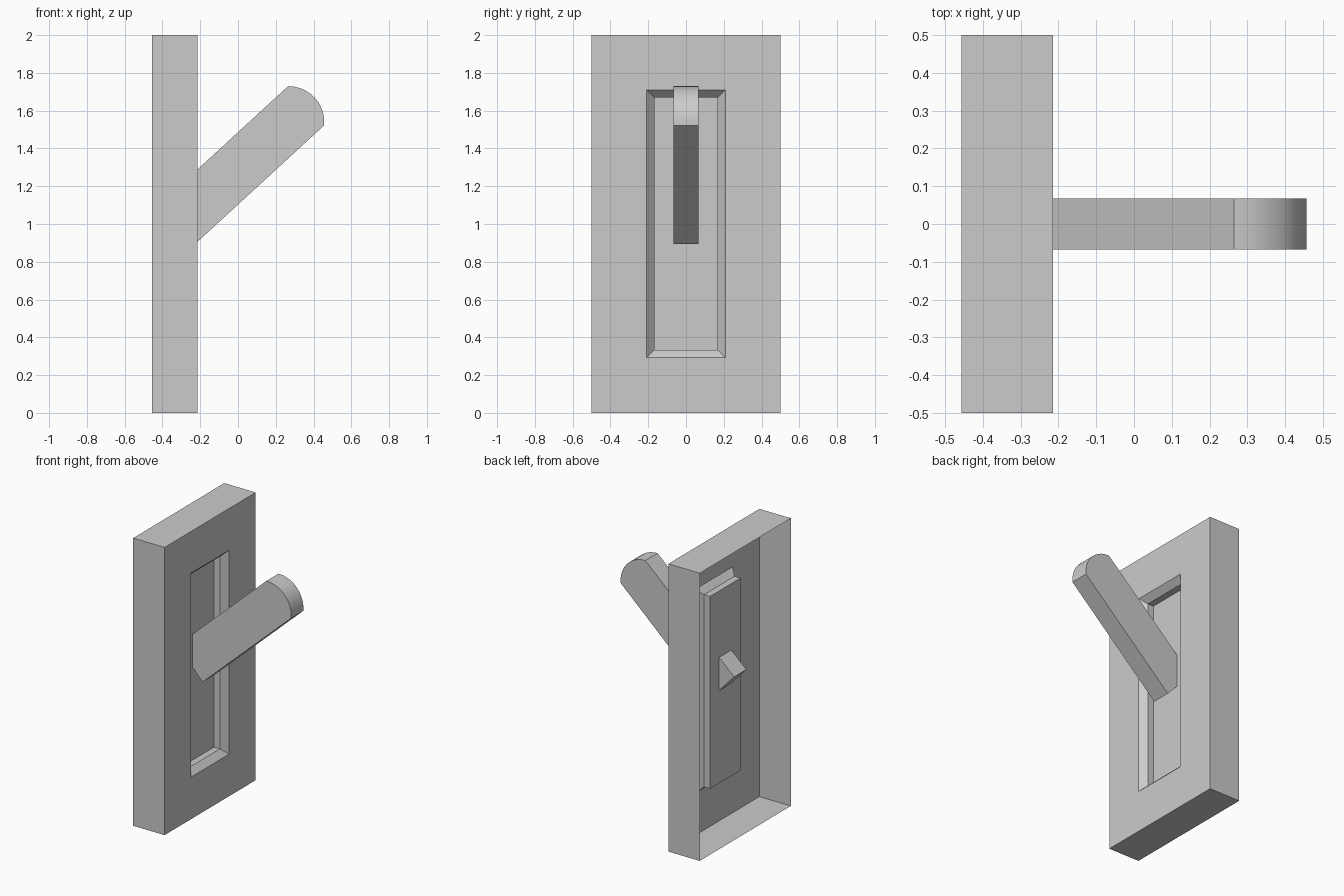
import bpy, bmesh, math
from mathutils import Vector

if "Cube" in bpy.data.objects:
    bpy.data.objects.remove(bpy.data.objects["Cube"])


def finish(name, bm):
    mesh = bpy.data.meshes.new(name)
    bm.to_mesh(mesh)
    bm.free()
    obj = bpy.data.objects.new(name, mesh)
    bpy.context.collection.objects.link(obj)
    return obj


def ring(bm, x, half_y, z0, z1):
    return [bm.verts.new((x, y, z)) for y, z in
            ((-half_y, z0), (half_y, z0), (half_y, z1), (-half_y, z1))]


# Wall plate: thin shell open at the back, with a chamfered recess in its face
bm = bmesh.new()
rings = [ring(bm, *r) for r in (
    (-0.456, 0.5, 0.0, 2.0),        # open back edge
    (-0.214, 0.5, 0.0, 2.0),        # front edge
    (-0.214, 0.208, 0.292, 1.71),   # recess opening
    (-0.256, 0.167, 0.333, 1.67),   # bottom of chamfer
    (-0.302, 0.167, 0.333, 1.67),   # recess floor
)]
for a, b in zip(rings, rings[1:]):
    for i in range(4):
        j = (i + 1) % 4
        bm.faces.new((a[i], a[j], b[j], b[i]))
bm.faces.new(rings[-1])
finish("switch_plate", bm)

# Toggle lever: tilted bar with a square inner end and a rounded tip
low_in, low_out = Vector((-0.226, 0.895)), Vector((0.456, 1.522))
axis = (low_out - low_in).normalized()
normal = Vector((-axis.y, axis.x))
width, half_angle, segments = 0.282, math.radians(48), 10
radius = width / 2 / math.sin(half_angle)
centre = low_out + normal * width / 2 - axis * radius * math.cos(half_angle)

profile = [low_in]
for i in range(segments + 1):
    a = half_angle * (2 * i / segments - 1)
    profile.append(centre + radius * (axis * math.cos(a) + normal * math.sin(a)))
profile.append(low_in + normal * width)

bm = bmesh.new()
face = bm.faces.new([bm.verts.new((p.x, -0.067, p.y)) for p in profile])
ext = bmesh.ops.extrude_face_region(bm, geom=[face])
moved = [g for g in ext["geom"] if isinstance(g, bmesh.types.BMVert)]
bmesh.ops.translate(bm, verts=moved, vec=(0, 0.134, 0))
bmesh.ops.recalc_face_normals(bm, faces=bm.faces[:])
lever = finish("toggle_lever", bm)

bpy.context.view_layer.objects.active = lever
lever.select_set(True)
bpy.ops.object.shade_smooth_by_angle(angle=math.radians(25))
